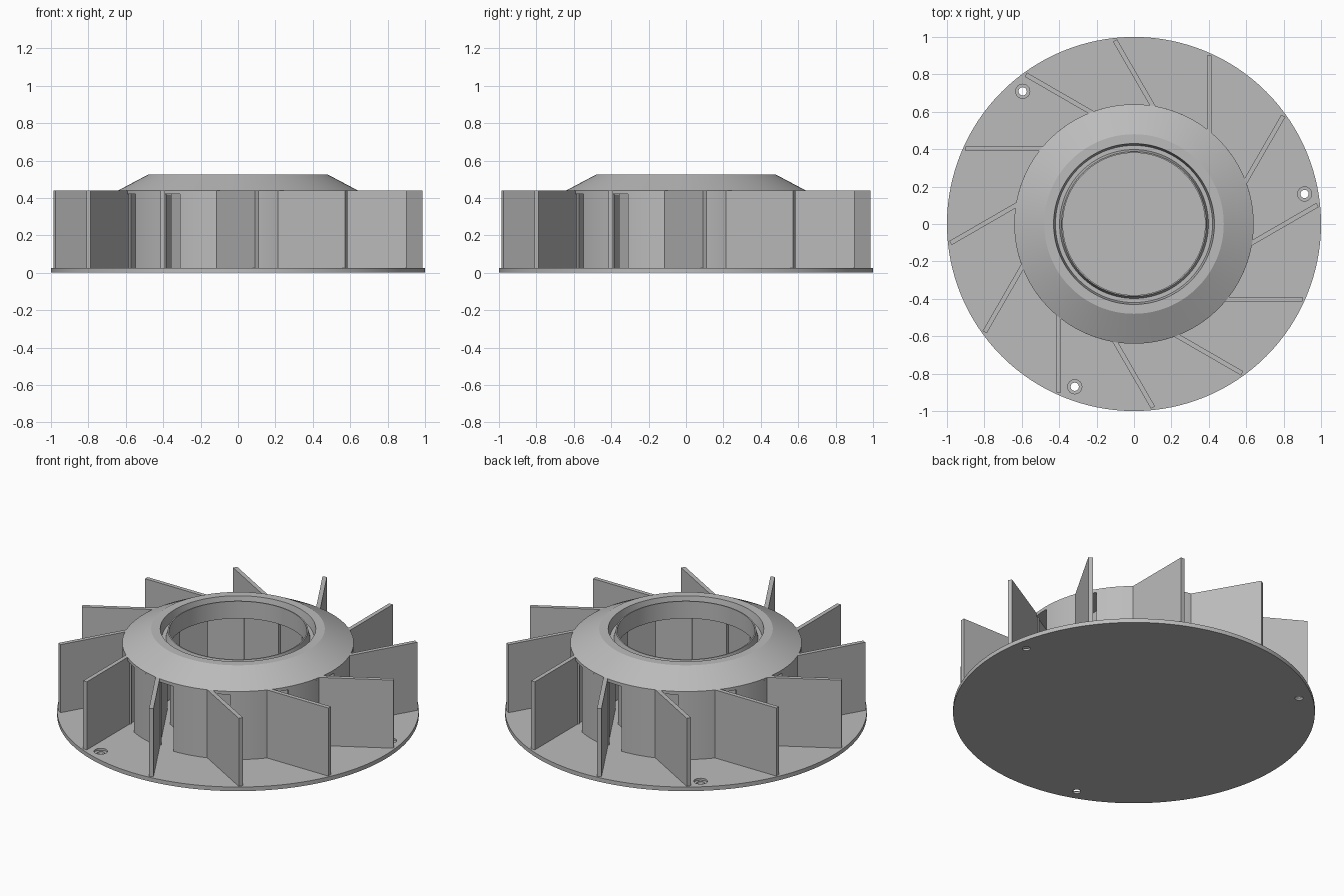
import bpy, bmesh, math
from mathutils import Matrix

if "Cube" in bpy.data.objects:
    bpy.data.objects.remove(bpy.data.objects["Cube"])

grey = bpy.data.materials.new("light_grey")
grey.diffuse_color = (0.5, 0.5, 0.5, 1)
grey.use_nodes = True
grey.node_tree.nodes["Principled BSDF"].inputs["Base Color"].default_value = grey.diffuse_color
COUNT = 12
STEP = 2 * math.pi / COUNT


def finish(name, bm, smooth=True):
    bmesh.ops.remove_doubles(bm, verts=bm.verts, dist=1e-5)
    bmesh.ops.recalc_face_normals(bm, faces=bm.faces)
    me = bpy.data.meshes.new(name)
    bm.to_mesh(me)
    bm.free()
    ob = bpy.data.objects.new(name, me)
    bpy.context.collection.objects.link(ob)
    me.materials.append(grey)
    if smooth:
        bpy.ops.object.select_all(action='DESELECT')
        ob.select_set(True)
        bpy.context.view_layer.objects.active = ob
        bpy.ops.object.shade_smooth_by_angle(angle=math.radians(20))
    return ob


def sweep(bm, profile, a0, a1, steps):
    """Sweep a closed (radius, height) profile around z; cap partial sweeps."""
    full = abs(a1 - a0 - 2 * math.pi) < 1e-6
    rings = []
    for i in range(steps if full else steps + 1):
        a = a0 + (a1 - a0) * i / steps
        rings.append([bm.verts.new((r * math.cos(a), r * math.sin(a), z))
                      for r, z in profile])
    n = len(profile)
    for i in range(steps):
        p, q = rings[i], rings[(i + 1) % len(rings)]
        for j in range(n):
            k = (j + 1) % n
            bm.faces.new((p[j], q[j], q[k], p[k]))
    if not full:
        bm.faces.new(rings[0])
        bm.faces.new(rings[-1])


def cylinder(bm, r, z0, z1, x=0, y=0, seg=128):
    bmesh.ops.create_cone(bm, cap_ends=True, segments=seg, radius1=r, radius2=r,
                          depth=z1 - z0,
                          matrix=Matrix.Translation((x, y, (z0 + z1) / 2)))


# Base plate with three counterbored screw holes
bm = bmesh.new()
cylinder(bm, 1.0, 0, 0.025)
base = finish("base_plate", bm)
for label, r, z0 in (("through_hole", 0.022, -0.05), ("counterbore", 0.038, 0.013)):
    bm = bmesh.new()
    for deg in (10, 130, 250):
        a = math.radians(deg)
        cylinder(bm, r, z0, 0.1, 0.926 * math.cos(a), 0.926 * math.sin(a), 24)
    cutter = finish(label + "_cutter", bm, False)
    cutter.hide_render = True
    cutter.hide_viewport = True
    mod = base.modifiers.new(label, 'BOOLEAN')
    mod.object = cutter
    mod.operation = 'DIFFERENCE'
    mod.solver = 'EXACT'

# Low stepped boss in the middle of the floor
bm = bmesh.new()
cylinder(bm, 0.14, 0.02, 0.032, seg=64)
cylinder(bm, 0.13, 0.02, 0.038, seg=64)
finish("centre_boss", bm)

# Straight blades, tangent to the inlet
bm = bmesh.new()
for k in range(COUNT):
    m = (Matrix.Rotation(k * STEP, 4, 'Z')
         @ Matrix.Translation((0.4025, 0.45, 0.2305))
         @ Matrix.Diagonal((0.025, 0.9, 0.419, 1)))
    bmesh.ops.create_cube(bm, size=1, matrix=m)
finish("blades", bm, False)

# Curved wall pieces, each leaving an opening beside a blade
bm = bmesh.new()
for k in range(COUNT):
    sweep(bm, [(0.615, 0.021), (0.64, 0.021), (0.64, 0.43), (0.615, 0.43)],
          math.radians(61) + k * STEP, math.radians(81.5) + k * STEP, 8)
finish("wall_segments", bm)

# Conical cover with a grooved inlet lip
bm = bmesh.new()
sweep(bm, [(0.64, 0.42), (0.64, 0.44), (0.48, 0.525), (0.43, 0.525),
           (0.42, 0.47), (0.398, 0.47), (0.387, 0.515), (0.38, 0.515),
           (0.38, 0.41), (0.40, 0.41), (0.40, 0.42)],
      0, 2 * math.pi, 128)
finish("inlet_cover", bm)
